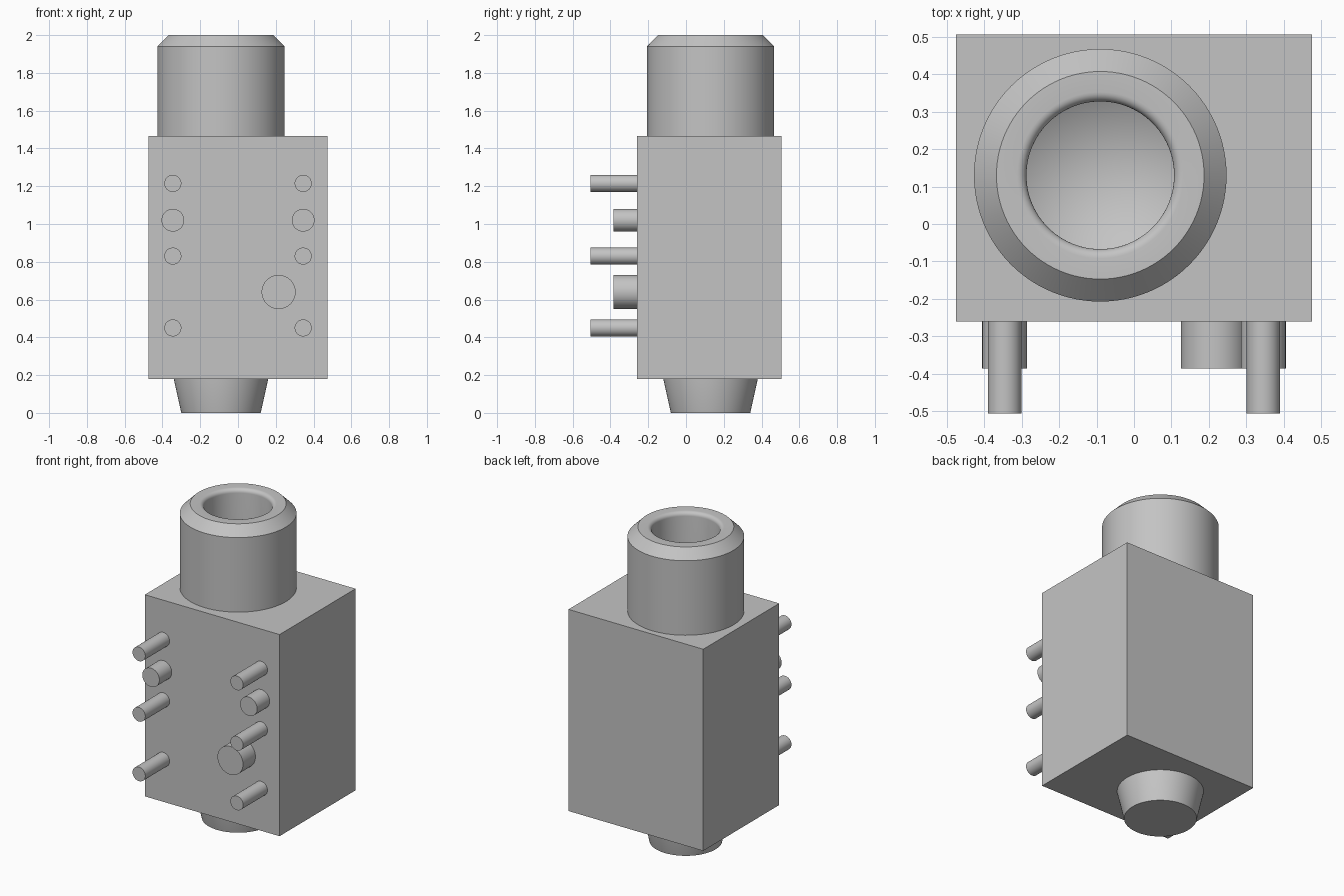
import bpy, bmesh, math
from mathutils import Matrix, Vector

cube = bpy.data.objects.get("Cube")
if cube:
    bpy.data.objects.remove(cube, do_unlink=True)

grey = bpy.data.materials.new("plain_grey")
grey.use_nodes = True
COLOUR = (0.55, 0.55, 0.55, 1)
grey.diffuse_color = COLOUR
grey.node_tree.nodes["Principled BSDF"].inputs["Base Color"].default_value = COLOUR

AXIS = Vector((-0.09, 0.13, 0))   # shared axis of barrel, bore and boss
TOP, BODY_TOP, BODY_BOTTOM = 2.0, 1.465, 0.18
BACK, FRONT = 0.505, -0.26


def finish(name, bm, smooth=True):
    bmesh.ops.recalc_face_normals(bm, faces=bm.faces)
    mesh = bpy.data.meshes.new(name)
    bm.to_mesh(mesh)
    bm.free()
    mesh.materials.append(grey)
    obj = bpy.data.objects.new(name, mesh)
    bpy.context.collection.objects.link(obj)
    bpy.ops.object.select_all(action='DESELECT')
    obj.select_set(True)
    bpy.context.view_layer.objects.active = obj
    if smooth:
        bpy.ops.object.shade_smooth_by_angle(angle=math.radians(25))
    return obj


def lathe(name, profile, steps=96):
    """Spin an (r, z) profile around the shared axis."""
    bm = bmesh.new()
    verts = [bm.verts.new(AXIS + Vector((r, 0, z))) for r, z in profile]
    edges = [bm.edges.new(pair) for pair in zip(verts, verts[1:])]
    bmesh.ops.spin(bm, geom=verts + edges, cent=AXIS, axis=(0, 0, 1),
                   angle=math.tau, steps=steps)
    bmesh.ops.remove_doubles(bm, verts=bm.verts, dist=1e-5)
    return finish(name, bm)


def pin(name, x, z, radius, tip):
    """Round pin standing out of the front face."""
    bm = bmesh.new()
    root = FRONT + 0.02
    place = Matrix.Translation((x, (root + tip) / 2, z)) @ Matrix.Rotation(math.pi / 2, 4, 'X')
    bmesh.ops.create_cone(bm, cap_ends=True, segments=48, radius1=radius,
                          radius2=radius, depth=root - tip, matrix=place)
    return finish(name, bm)


# Barrel: chamfered sleeve with a rounded lip and a drilled bore reaching into the body
BORE, SLEEVE, LIP = 0.197, 0.25, 0.025
SLEEVE_BOTTOM, BORE_BOTTOM = 0.34, 0.5
lip = [(BORE + LIP * (1 - math.cos(a)), TOP - LIP * (1 - math.sin(a)))
       for a in (math.radians(d) for d in range(90, -1, -15))]
lathe("barrel", [(0, SLEEVE_BOTTOM), (SLEEVE, SLEEVE_BOTTOM), (SLEEVE, BODY_TOP),
                 (0.337, BODY_TOP), (0.337, 1.94), (0.277, TOP)] + lip
      + [(BORE, BORE_BOTTOM), (0, BORE_BOTTOM - 0.115)])

# Body block, with a pocket that holds the sleeve
bm = bmesh.new()
size = Vector((0.95, BACK - FRONT, BODY_TOP - BODY_BOTTOM))
centre = Vector((0, (BACK + FRONT) / 2, (BODY_TOP + BODY_BOTTOM) / 2))
bmesh.ops.create_cube(bm, size=1, matrix=Matrix.LocRotScale(centre, None, size))
body = finish("body", bm, smooth=False)
cutter = lathe("pocket_cutter", [(0, SLEEVE_BOTTOM), (SLEEVE, SLEEVE_BOTTOM), (SLEEVE, TOP), (0, TOP)])
cut = body.modifiers.new("pocket", 'BOOLEAN')
cut.operation = 'DIFFERENCE'
cut.solver = 'EXACT'
cut.object = cutter
bpy.context.view_layer.objects.active = body
bpy.ops.object.modifier_apply(modifier=cut.name)
bpy.data.objects.remove(cutter, do_unlink=True)

# Tapered boss under the body
lathe("bottom_boss", [(0, 0), (0.21, 0), (0.25, BODY_BOTTOM), (0.25, BODY_BOTTOM + 0.01),
                      (0, BODY_BOTTOM + 0.01)])

# Contact pins and locating pegs on the front
for side, sign in (("left", 1), ("right", -1)):
    for level, z in (("upper", 1.215), ("middle", 0.83), ("lower", 0.45)):
        pin(f"{side}_{level}_contact_pin", sign * 0.345, z, 0.045, -0.505)
    pin(f"{side}_locating_peg", sign * 0.345, 1.02, 0.06, -0.385)
pin("large_locating_peg", 0.215, 0.64, 0.09, -0.385)
